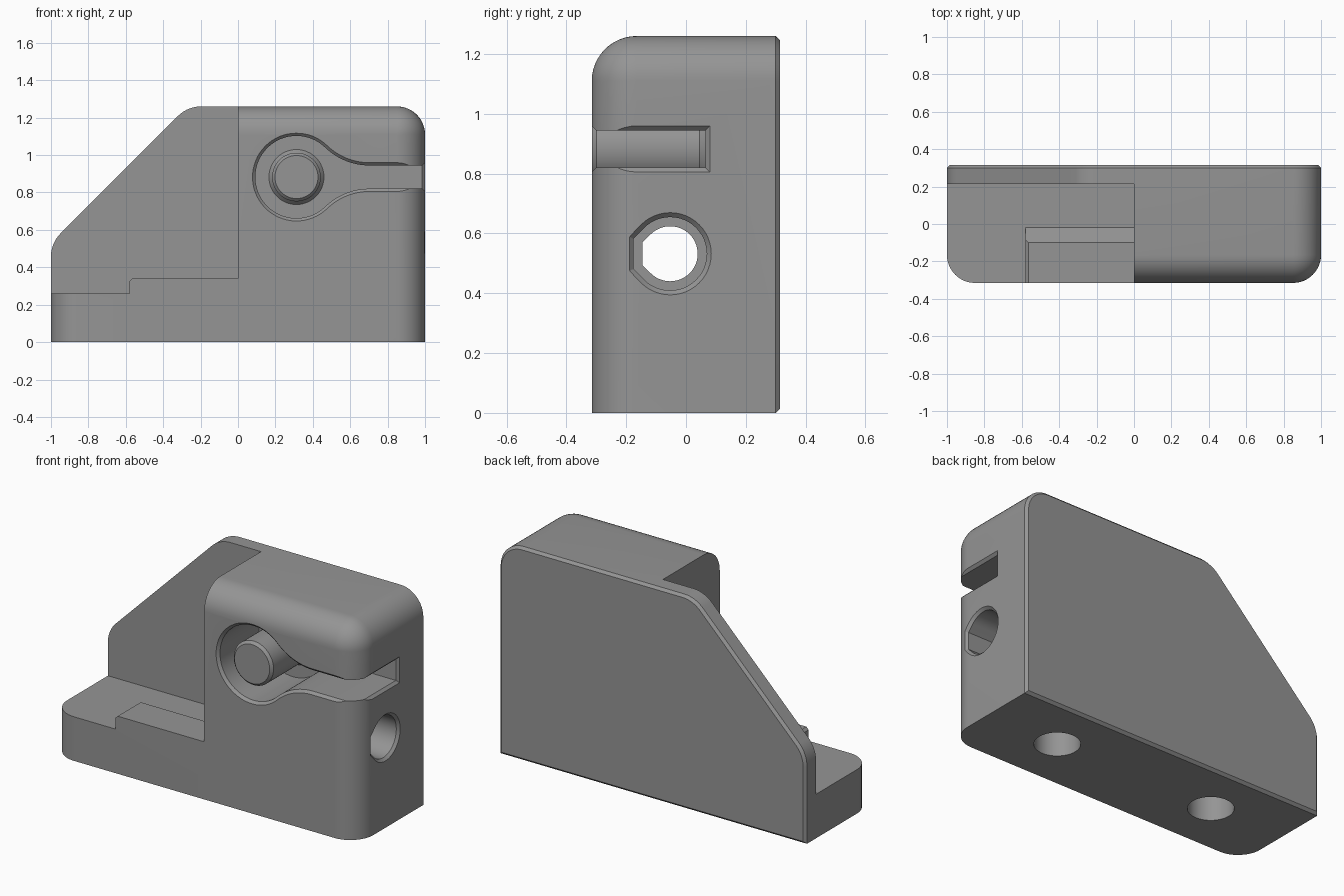
import bpy, bmesh, math
from mathutils import Vector

if "Cube" in bpy.data.objects:
    bpy.data.objects.remove(bpy.data.objects["Cube"])

grey = bpy.data.materials.new("mid grey")
grey.diffuse_color = (0.3, 0.3, 0.3, 1)
grey.use_nodes = True
grey.node_tree.nodes["Principled BSDF"].inputs["Base Color"].default_value = grey.diffuse_color


def loft(name, rings):
    """Skin a stack of equal-length point rings and cap both ends."""
    bm = bmesh.new()
    rows = [[bm.verts.new(p) for p in ring] for ring in rings]
    n = len(rows[0])
    for a, b in zip(rows, rows[1:]):
        for i in range(n):
            j = (i + 1) % n
            bm.faces.new((a[i], a[j], b[j], b[i]))
    bm.faces.new(rows[0])
    bm.faces.new(rows[-1])
    bmesh.ops.remove_doubles(bm, verts=bm.verts, dist=1e-5)
    bmesh.ops.recalc_face_normals(bm, faces=bm.faces)
    me = bpy.data.meshes.new(name)
    bm.to_mesh(me)
    bm.free()
    me.materials.append(grey)
    ob = bpy.data.objects.new(name, me)
    bpy.context.collection.objects.link(ob)
    return ob


def fillet(p0, p, p1, r, steps=12):
    """Arc points rounding the corner p with radius r."""
    p0, p, p1 = Vector(p0), Vector(p), Vector(p1)
    u, v = (p0 - p).normalized(), (p1 - p).normalized()
    half = u.angle(v) / 2
    mid = (u + v).normalized()
    c = p + mid * (r / math.sin(half))
    a = p + u * (r / math.tan(half)) - c
    b = p + v * (r / math.tan(half)) - c
    sweep = math.pi - 2 * half
    return [c + (a * math.sin((1 - t) * sweep) + b * math.sin(t * sweep)) / math.sin(sweep)
            for t in (k / steps for k in range(steps + 1))]


def cut(target, cutter):
    mod = target.modifiers.new("cut", 'BOOLEAN')
    mod.operation, mod.solver, mod.object = 'DIFFERENCE', 'EXACT', cutter
    bpy.context.view_layer.objects.active = target
    bpy.ops.object.modifier_apply(modifier=mod.name)
    bpy.data.objects.remove(cutter)


def smooth(ob):
    bpy.ops.object.select_all(action='DESELECT')
    ob.select_set(True)
    bpy.context.view_layer.objects.active = ob
    bpy.ops.object.shade_smooth_by_angle(angle=math.radians(30))


# Body: sloped outline, rounded towards the front, chamfered at the back
R, FRONT, BACK, TOP = 0.15, -0.315, 0.315, 1.26


def body_ring(y, i, bottom=0.0):
    left, right, top = -1 + i, 1 - i, TOP - i
    k = 1.53 - i * math.sqrt(2)
    bl, br, tr = (left, bottom), (right, bottom), (right, top)
    s_top, s_low = (top - k, top), (left, left + k)
    pts = [Vector(bl), Vector(br)]
    pts += fillet(br, tr, s_top, max(R - i, 1e-6))
    pts += fillet(tr, s_top, s_low, 0.175 - i)
    pts += fillet(s_top, s_low, bl, 0.175 - i)
    return [(p.x, y, p.y) for p in pts]


rings = []
for k in range(13):
    a = math.pi / 2 * k / 12
    rings.append(body_ring(FRONT + R * (1 - math.sin(a)), R * (1 - math.cos(a))))
rings = rings[::-1]
rings += [body_ring(0.30, 0), body_ring(BACK, 0.015, 0.015)]
body = loft("body", rings)

# Open notch above the base, leaving the raised pad
notch = [(-2, 0.26), (-0.58, 0.26), (-0.58, 0.325), (-0.565, 0.34), (0, 0.34), (0, 2), (-2, 2)]
cut(body, loft("notch_cutter", [[(x, y, z) for x, z in notch] for y in (-2, 0.215)]))
step = [(-0.10, 0.34), (-0.02, 0.26), (0.215, 0.26), (0.215, 0.5), (-0.10, 0.5)]
cut(body, loft("pad_slope_cutter", [[(x, y, z) for y, z in step] for x in (-0.8, 0)]))

# Keyhole pocket with its slot running out of the right side
CX, CZ, DX = 0.3125, 0.8825, 0.39


def keyhole_ring(y, i):
    r, h, rn = 0.22 + i, 0.062 + i, 0.34 - i
    meet = math.atan2(h + rn, DX)
    upper = [(1.3 - CX, h)]
    for k in range(13):                       # neck fillet
        a = -math.pi / 2 - (math.pi / 2 - meet) * k / 12
        upper.append((DX + rn * math.cos(a), h + rn + rn * math.sin(a)))
    for k in range(1, 25):                    # half of the round end
        a = meet + (math.pi - meet) * k / 24
        upper.append((r * math.cos(a), r * math.sin(a)))
    pts = upper + [(x, -z) for x, z in upper[-2::-1]]
    return [(CX + x, y, CZ + z) for x, z in pts]


cut(body, loft("keyhole_cutter", [keyhole_ring(y, i) for y, i in
                                  ((0.065, 0), (-0.30, 0), (FRONT, 0.015), (-0.345, 0.045))]))
# Flared mouth of the slot on the right face
cut(body, loft("slot_mouth_cutter", [
    [(x, -0.5, CZ - 0.062 - i), (x, 0.065 + i, CZ - 0.062 - i),
     (x, 0.065 + i, CZ + 0.062 + i), (x, -0.5, CZ + 0.062 + i)]
    for x, i in ((0.985, 0), (1.015, 0.03))]))


# Rod hole: truncated teardrop pointing to the front, narrower at its inner end
def rod_ring(x, r):
    t = r * math.tan(math.pi / 8)
    pts = [(-r, t), (-r, -t)]
    pts += [(r * math.cos(a), r * math.sin(a)) for a in
            (math.radians(-135 + 270 * k / 36) for k in range(37))]
    return [(x, -0.053 + y, 0.532 + z) for y, z in pts]


cut(body, loft("rod_hole_cutter", [rod_ring(x, r) for x, r in
               ((1.03, 0.1675), (0.985, 0.1225), (0.15, 0.1225), (0.15, 0.092), (-0.2, 0.092))]))


def circle(r, n=48):
    return [(r * math.cos(2 * math.pi * k / n), r * math.sin(2 * math.pi * k / n)) for k in range(n)]


# Two blind holes in the underside
for x in (-0.525, 0.525):
    cut(body, loft("foot_hole_cutter", [[(x + u, v, z) for u, v in circle(0.123)]
                                        for z in (-0.1, 0.2)]))
smooth(body)

# Peg standing in the round end of the pocket, flared at its foot
peg = loft("peg", [[(CX + u, y, CZ + v) for u, v in circle(r)] for y, r in
                   ((FRONT, 0.115), (-0.30, 0.13), (0.045, 0.13), (0.066, 0.148))])
smooth(peg)
